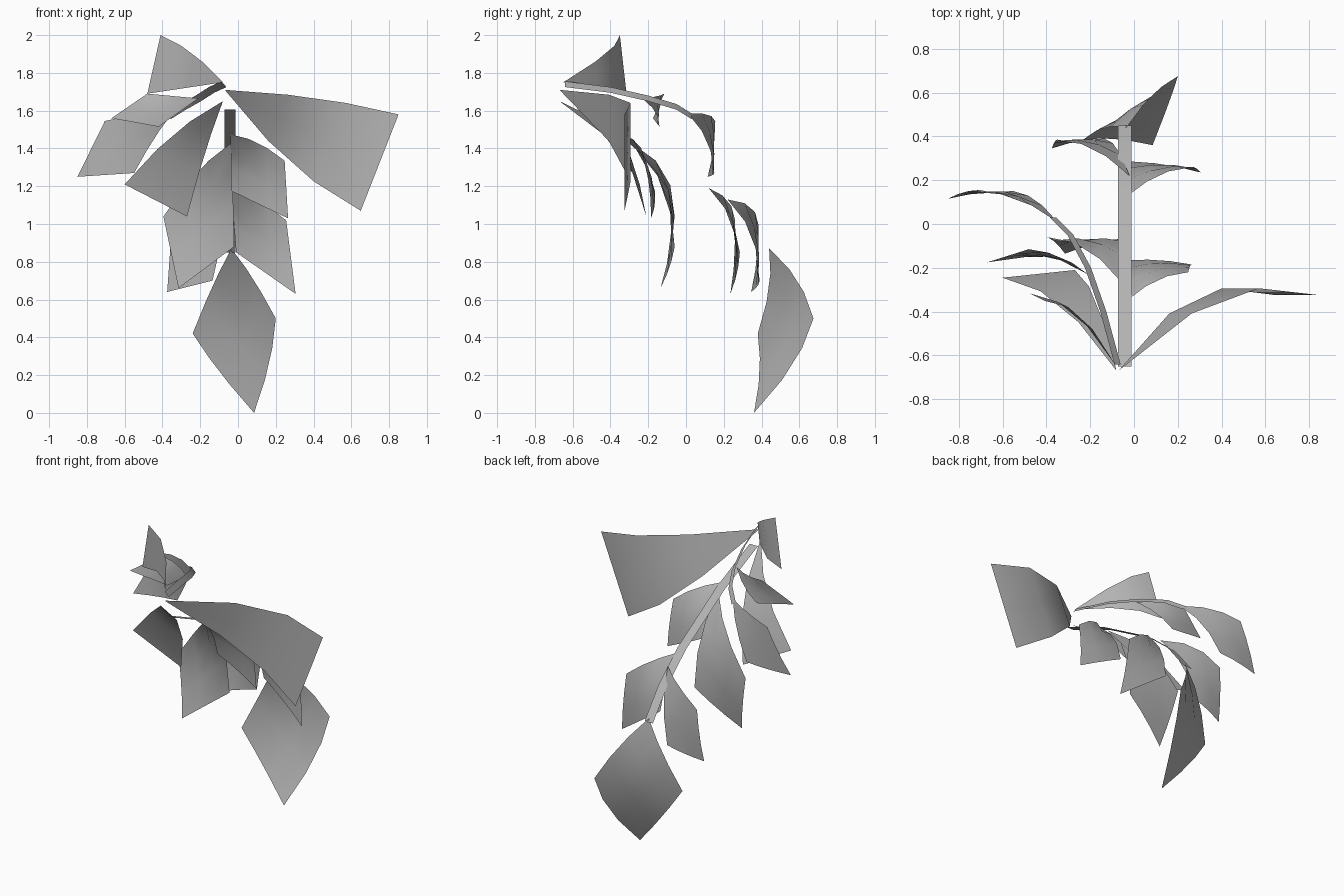
import bpy
from mathutils import Vector as V

if "Cube" in bpy.data.objects:
    bpy.data.objects.remove(bpy.data.objects["Cube"])

# Mid-grey for every part
GREY = bpy.data.materials.new("leaf_grey")
GREY.diffuse_color = (0.45, 0.45, 0.45, 1)
GREY.use_nodes = True
GREY.node_tree.nodes["Principled BSDF"].inputs["Base Color"].default_value = GREY.diffuse_color


def sheet(name, rows):
    """Single-sided smooth sheet from equal-length rows of points."""
    n = len(rows[0])
    verts = [p for r in rows for p in r]
    faces = [(i * n + j, i * n + j + 1, (i + 1) * n + j + 1, (i + 1) * n + j)
             for i in range(len(rows) - 1) for j in range(n - 1)]
    me = bpy.data.meshes.new(name)
    me.from_pydata(verts, [], faces)
    me.polygons.foreach_set("use_smooth", [True] * len(me.polygons))
    me.materials.append(GREY)
    ob = bpy.data.objects.new(name, me)
    bpy.context.collection.objects.link(ob)
    return ob


def arch(t):
    return 4 * t * (1 - t)


def blade(name, base, end_a, end_b, bulge_a, bulge_b, n=3):
    """Wedge leaf: narrow base widening to a straight far edge; each side bows."""
    base, a, b, ba, bb = V(base), V(end_a), V(end_b), V(bulge_a), V(bulge_b)
    rows = []
    for i in range(n + 1):
        t = max(i / n, 0.004)
        rows.append([base.lerp(a.lerp(b, j / 2), t) + ba.lerp(bb, j / 2) * arch(t) for j in range(3)])
    sheet(name, rows)


def kite(name, base, left, tip, right, bulge, tip_bulge=(0, 0, 0), flare=(0, 0, 0), n=3):
    """Four-cornered leaf, bowed along the base edges and, less, along the tip edges."""
    base, left, tip, right = V(base), V(left), V(tip), V(right)
    bulge, tip_bulge, flare = V(bulge), V(tip_bulge), V(flare)
    rows = []
    for i in range(n + 1):
        u, row = i / n, []
        for j in range(n + 1):
            v = j / n
            p = base.lerp(left, u).lerp(right.lerp(tip, u), v)
            a, b = arch(u), arch(v)
            row.append(p + bulge * (a * (1 - v) + b * (1 - u))
                       + tip_bulge * (a * v + b * u) + flare * (b * u - a * v))
        rows.append(row)
    sheet(name, rows)


def strip(name, path, half):
    """Flat ribbon stem."""
    half = V(half)
    sheet(name, [[V(p) - half, V(p) + half] for p in path])


# Stems
strip("main_stem", [(-0.042, -0.65, 1.605), (-0.042, -0.3, 1.45), (-0.042, 0.1, 1.21),
                    (-0.042, 0.3, 1.04), (-0.042, 0.45, 0.85)], (0.03, 0, 0))
strip("side_stem", [(-0.075, -0.64, 1.74), (-0.14, -0.4, 1.71), (-0.21, -0.2, 1.665),
                    (-0.29, -0.05, 1.62), (-0.37, 0.03, 1.57)], (-0.014, 0, 0.015))

# Wedge leaves at the crown
blade("crown_leaf_right", (-0.07, -0.67, 1.71), (0.85, -0.325, 1.58), (0.65, -0.325, 1.07),
      (0.03, 0.165, 0.02), (-0.01, 0.165, -0.065))
blade("crown_leaf_upper", (-0.08, -0.65, 1.75), (-0.41, -0.35, 2.0), (-0.48, -0.315, 1.69),
      (0, 0.08, 0.03), (0, 0.08, 0))
blade("crown_leaf_lower", (-0.08, -0.67, 1.65), (-0.6, -0.245, 1.21), (-0.27, -0.21, 1.04),
      (0, 0.09, 0.045), (0, 0.09, 0.03))

# Leaves on the side stem
kite("side_leaf", (-0.21, -0.23, 1.665), (-0.48, -0.115, 1.69), (-0.67, -0.175, 1.56),
     (-0.42, -0.14, 1.515), (0, 0.025, 0))
kite("side_tip_leaf", (-0.35, 0.01, 1.585), (-0.705, 0.155, 1.545), (-0.85, 0.115, 1.25),
     (-0.55, 0.15, 1.27), (0, 0.03, 0.015), (0, 0.01, 0))

# Leaves along the main stem
kite("stem_leaf_upper_right", (-0.04, -0.355, 1.475), (0.247, -0.22, 1.335), (0.265, -0.185, 1.03),
     (-0.035, -0.165, 1.175), (0, 0.03, 0.025), (0, 0.01, 0))
kite("stem_leaf_upper_left", (-0.035, -0.29, 1.43), (-0.395, -0.06, 1.04), (-0.315, -0.135, 0.66),
     (-0.02, -0.06, 0.88), (0, 0.06, 0.04), (0, 0.01, 0))
kite("stem_leaf_lower_right", (-0.04, 0.12, 1.19), (0.255, 0.26, 1.02), (0.305, 0.235, 0.63),
     (-0.01, 0.285, 0.85), (0, 0.03, 0.02), (0, 0.01, 0))
kite("stem_leaf_lower_left", (-0.02, 0.22, 1.13), (-0.35, 0.385, 0.99), (-0.375, 0.345, 0.64),
     (-0.135, 0.39, 0.7), (0, 0.04, 0.03), (0, 0.01, 0))

# Drooping leaf at the end of the main stem
kite("stem_tip_leaf", (-0.035, 0.44, 0.87), (-0.24, 0.38, 0.42), (0.085, 0.36, 0.0),
     (0.2, 0.675, 0.5), (0, 0.03, 0.02), (0, 0.035, 0.01), (-0.022, -0.015, 0))
